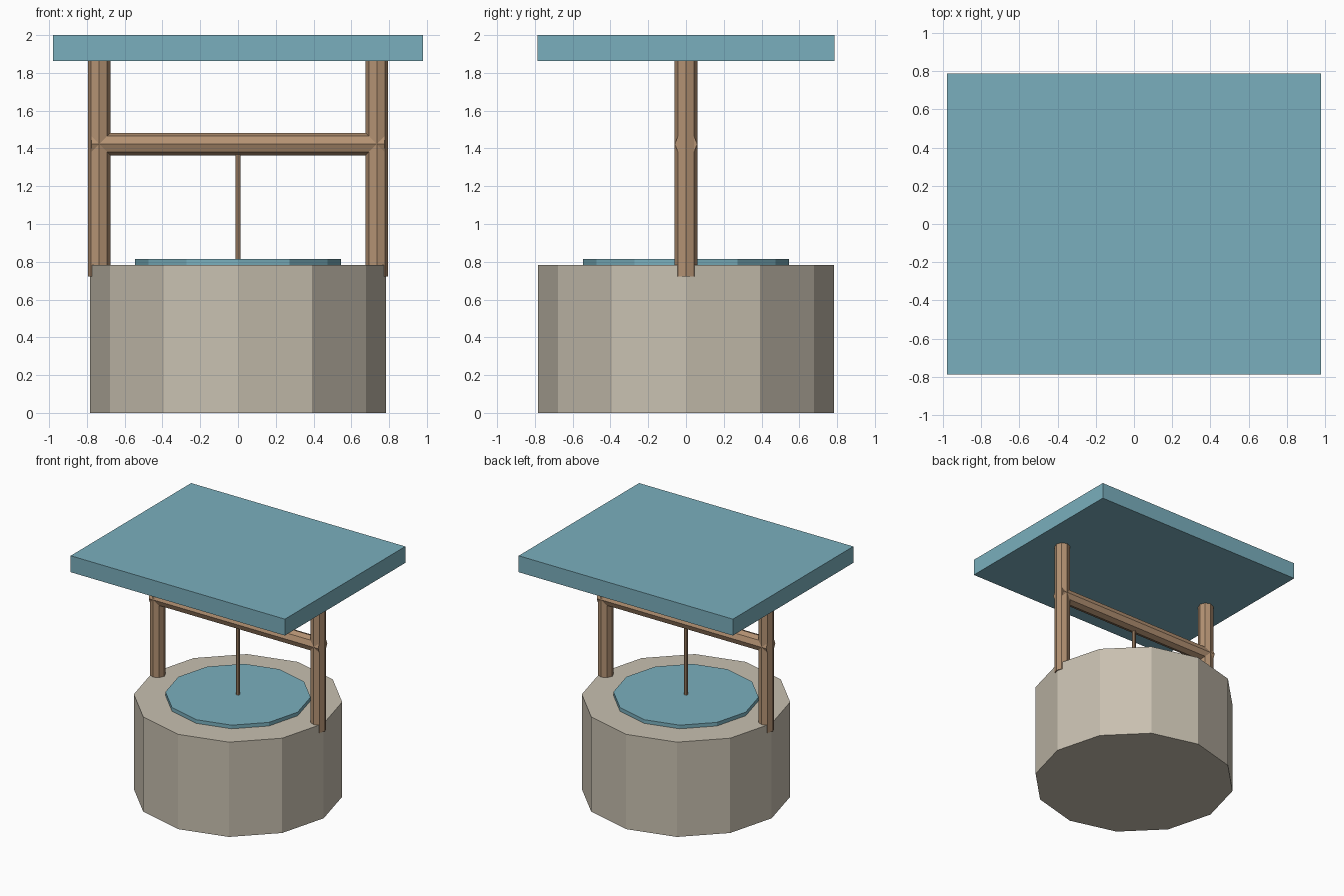
import bpy
import math

if "Cube" in bpy.data.objects:
    bpy.data.objects.remove(bpy.data.objects["Cube"], do_unlink=True)


def make_material(name, rgb):
    """Flat material from 0-255 display colour, stored as linear."""
    linear = [((c / 255 + 0.055) / 1.055) ** 2.4 for c in rgb]
    mat = bpy.data.materials.new(name)
    mat.use_nodes = True
    mat.diffuse_color = (*linear, 1)
    mat.node_tree.nodes["Principled BSDF"].inputs["Base Color"].default_value = (*linear, 1)
    return mat


stone = make_material("warm grey stone", (200, 192, 176))
teal = make_material("muted teal", (122, 175, 189))
wood = make_material("light brown wood", (180, 146, 115))


def finish(name, mat):
    obj = bpy.context.object
    obj.name = name
    obj.data.materials.append(mat)
    return obj


def prism(name, mat, sides, radius, length, centre, rotation=(0, 0, 0)):
    bpy.ops.mesh.primitive_cylinder_add(vertices=sides, radius=radius, depth=length,
                                        location=centre, rotation=rotation)
    return finish(name, mat)


def upright(name, mat, sides, radius, bottom, top, x=0):
    return prism(name, mat, sides, radius, top - bottom, (x, 0, (top + bottom) / 2))


# Round stone wall and the water disc standing just proud of its top
upright("well_wall", stone, 12, 0.784, 0, 0.784)
upright("water", teal, 12, 0.546, 0.70, 0.814)

# Posts, slightly overhanging the wall's outer edge
for side, x in (("left", 0.735), ("right", -0.735)):
    upright(side + "_post", wood, 8, 0.06, 0.721, 1.88, x)

# Crossbeam and the rope hanging from it
prism("crossbeam", wood, 8, 0.06, 1.55, (0, 0, 1.423), (0, math.pi / 2, 0))
upright("rope", wood, 8, 0.014, 0.79, 1.423)

# Flat slab roof
bpy.ops.mesh.primitive_cube_add(size=1, location=(0, 0, 1.932))
roof = finish("roof", teal)
roof.scale = (1.96, 1.574, 0.136)
